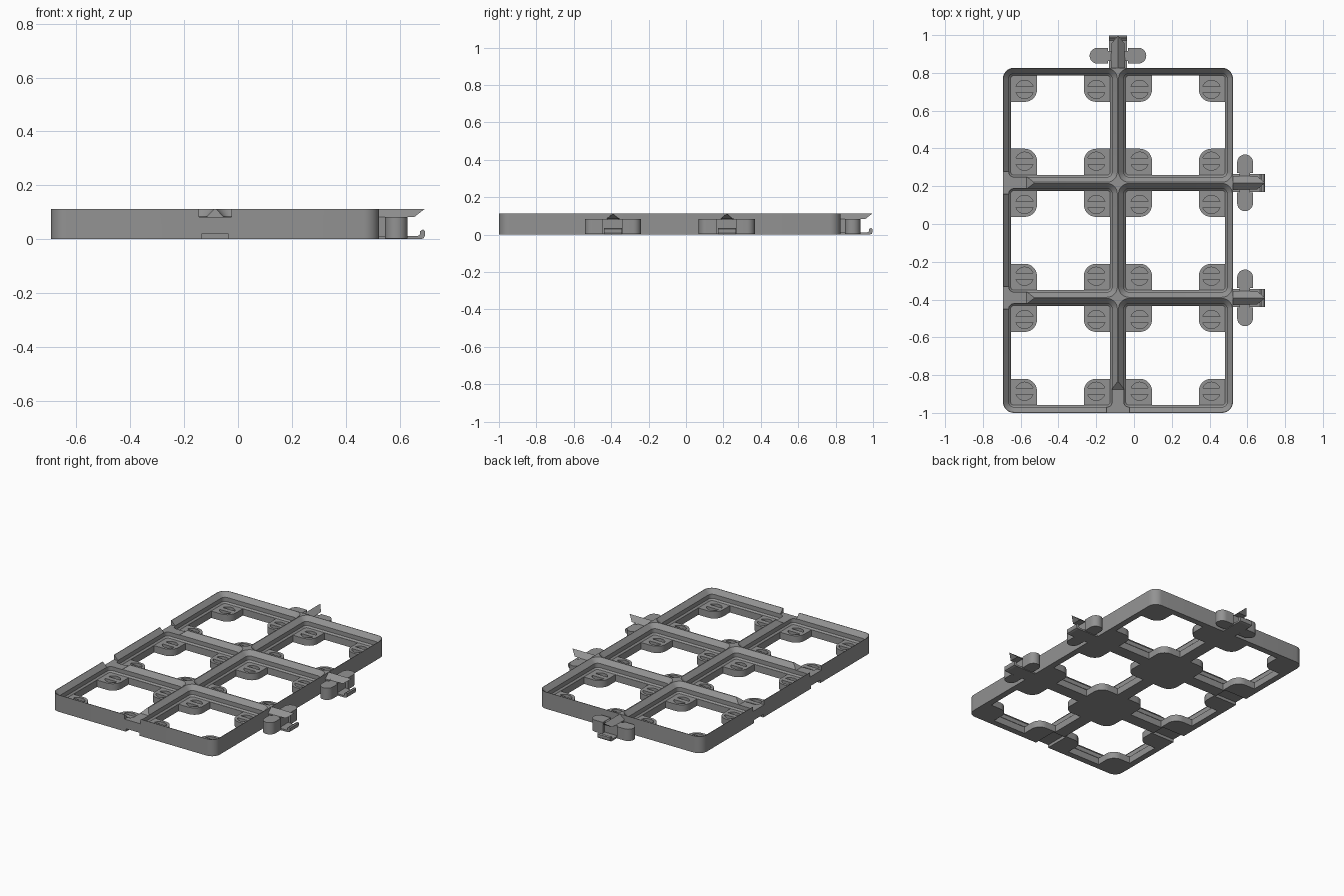
import bpy, bmesh, math
from mathutils import Matrix, Vector

if "Cube" in bpy.data.objects:
    bpy.data.objects.remove(bpy.data.objects["Cube"])

P = 0.609                       # cell pitch
X0, Y0, H = -0.694, -1.0, 0.113 # frame corner and height
X1, Y1 = X0 + 2 * P, Y0 + 3 * P
XC = X0 + P
CELLS = [(X0 + P * (i + .5), Y0 + P * (j + .5)) for i in range(2) for j in range(3)]
SEAMS = [Y0 + P, Y0 + 2 * P]

grey = bpy.data.materials.new("mid grey")
grey.diffuse_color = (0.29, 0.29, 0.29, 1)
grey.use_nodes = True
grey.node_tree.nodes["Principled BSDF"].inputs["Base Color"].default_value = grey.diffuse_color


def loft(bm, rings, m=Matrix()):
    """Closed solid through matching rings of 3D points."""
    vs = [[bm.verts.new(m @ Vector(p)) for p in r] for r in rings]
    n = len(vs[0])
    for a, b in zip(vs, vs[1:]):
        for i in range(n):
            bm.faces.new((a[i], a[(i + 1) % n], b[(i + 1) % n], b[i]))
    bm.faces.new(vs[0][::-1])
    bm.faces.new(vs[-1])


def prism(bm, pts, z0, z1, m=Matrix()):
    loft(bm, [[(x, y, z) for x, y in pts] for z in (z0, z1)], m)


def box(bm, x0, x1, y0, y1, z0, z1, m=Matrix()):
    prism(bm, [(x0, y0), (x1, y0), (x1, y1), (x0, y1)], z0, z1, m)


def arc(cx, cy, r, a0, a1, n=7):
    return [(cx + r * math.cos(math.radians(a0 + (a1 - a0) * i / n)),
             cy + r * math.sin(math.radians(a0 + (a1 - a0) * i / n))) for i in range(n + 1)]


def round_rect(hx, hy, r):
    pts = []
    for k, (sx, sy) in enumerate([(1, 1), (-1, 1), (-1, -1), (1, -1)]):
        pts += arc(sx * (hx - r), sy * (hy - r), r, 90 * k, 90 * k + 90)
    return pts


def finish(bm, name):
    bmesh.ops.recalc_face_normals(bm, faces=bm.faces)
    me = bpy.data.meshes.new(name)
    bm.to_mesh(me)
    bm.free()
    me.materials.append(grey)
    ob = bpy.data.objects.new(name, me)
    bpy.context.collection.objects.link(ob)
    return ob


def cut(ob, bm):
    """Subtract the solids in bm and discard the cutter."""
    cutter = finish(bm, "cutter")
    cutter.hide_render = True
    mod = ob.modifiers.new("cut", 'BOOLEAN')
    mod.operation, mod.solver, mod.object = 'DIFFERENCE', 'EXACT', cutter
    dg = bpy.context.evaluated_depsgraph_get()
    me = bpy.data.meshes.new_from_object(ob.evaluated_get(dg))
    ob.modifiers.clear()
    ob.data = me
    bpy.data.objects.remove(cutter)


def smooth(ob):
    bpy.ops.object.select_all(action='DESELECT')
    ob.select_set(True)
    bpy.context.view_layer.objects.active = ob
    bpy.ops.object.shade_smooth_by_angle(angle=math.radians(25))


def place(x, y, turned):
    return Matrix.Translation((x, y, 0)) @ Matrix.Rotation(math.pi / 2 if turned else 0, 4, 'Z')


SIDE = Matrix.Rotation(math.pi / 2, 4, 'X')  # profile (u, z) extruded sideways

# Frame slab with rounded outer corners
bm = bmesh.new()
prism(bm, round_rect(P, 1.5 * P, .058), 0, H, Matrix.Translation((XC, Y0 + 1.5 * P, 0)))
frame = finish(bm, "grid_frame")

# Stepped and sloped sockets, one per cell: (inset, height)
bm = bmesh.new()
STEPS = [(.041, .046), (.031, .056), (.031, .084), (.003, .1131), (.003, .14)]
for x, y in CELLS:
    loft(bm, [[(a, b, z) for a, b in round_rect(P / 2 - d, P / 2 - d, .058 - d)]
              for d, z in STEPS], Matrix.Translation((x, y, 0)))
cut(frame, bm)

# Openings through the floor that leave a rounded pad in each corner
bm = bmesh.new()
A, B, R = .2625, .124, .065
cross = []
for k in range(4):
    rot = Matrix.Rotation(k * math.pi / 2, 2)
    for p in [(A, B)] + arc(B + R, B + R, R, 270, 180) + [(B, A)]:
        cross.append(tuple(rot @ Vector(p)))
for x, y in CELLS:
    prism(bm, cross, -.02, .05, Matrix.Translation((x, y, 0)))
cut(frame, bm)

# Half-moon magnet pockets either side of a bar in each pad
bm = bmesh.new()
for x, y in CELLS:
    for sx in (-1, 1):
        for sy in (-1, 1):
            for a in (20, 200):
                prism(bm, arc(x + sx * .19, y + sy * .19, .048, a, a + 140, 12), .012, .054)
cut(frame, bm)

# Receiving notches on the left and front edges: top wedge and bottom groove
bm = bmesh.new()
for m in [place(X0, y, False) for y in SEAMS] + [place(XC, Y0, True)]:
    prism(bm, [(-.02, .082), (.125, .082), (.172, .1195), (.172, .15), (-.02, .15)],
          -.06, .06, m @ SIDE)
    box(bm, -.02, .17, -.05, .05, -.02, .02, m)
cut(frame, bm)
smooth(frame)

# Connectors on the right and back edges
for i, m in enumerate([place(X1, y, False) for y in SEAMS] + [place(XC, Y1, True)]):
    # Pointed ridge continuing the rib
    bm = bmesh.new()
    loft(bm, [[(-.02, -.038, .082), (-.02, .038, .082), (-.02, 0, H)],
              [(.13, -.034, .082), (.13, .034, .082), (.17, 0, H)]], m)
    finish(bm, f"connector_ridge_{i + 1}")
    # Neck and bridge carrying the lobes
    bm = bmesh.new()
    box(bm, -.015, .045, -.032, .032, .004, .086, m)
    box(bm, .035, .09, -.055, .055, .004, .08, m)
    finish(bm, f"connector_neck_{i + 1}")
    # Rounded side lobes
    bm = bmesh.new()
    for s in (-1, 1):
        prism(bm, [(.022, s * .052)] + arc(.064, s * .108, .042, 180, 180 - s * 180, 12)
              + [(.106, s * .052)], .003, .082, m)
    smooth(finish(bm, f"connector_lobes_{i + 1}"))
    # Flat tongue with an upturned hook
    bm = bmesh.new()
    prism(bm, [(-.01, 0), (.155, 0), (.166, .004), (.17, .014), (.17, .03), (.163, .036),
               (.152, .03), (.152, .018), (.144, .012), (-.01, .012)], -.048, .048, m @ SIDE)
    finish(bm, f"connector_hook_{i + 1}")
